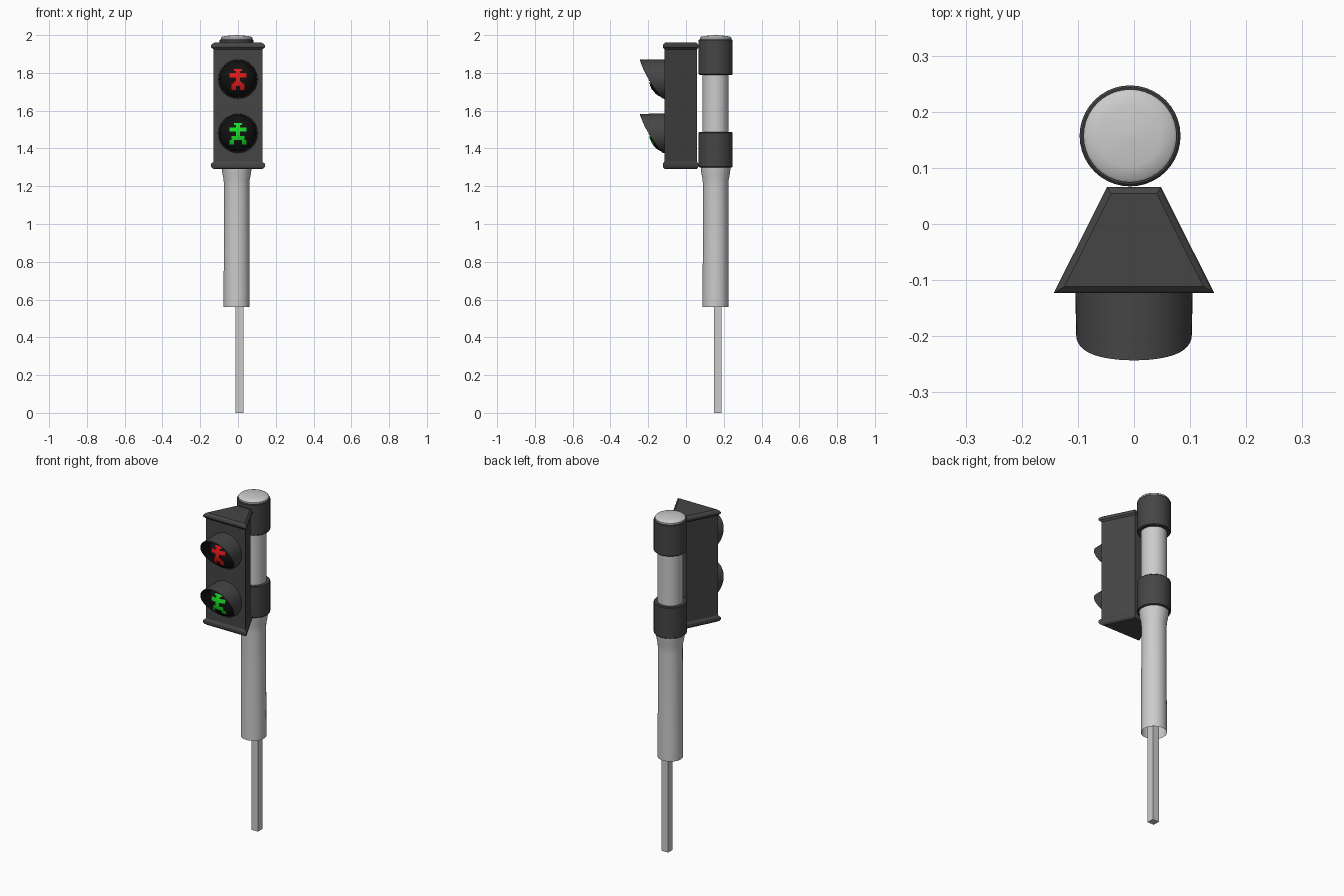
import bpy, bmesh, math

if "Cube" in bpy.data.objects:
    bpy.data.objects.remove(bpy.data.objects["Cube"])

FRONT = -0.115          # housing face
POLE = (-0.007, 0.157)  # pole axis


def material(name, r, g, b):
    m = bpy.data.materials.new(name)
    m.diffuse_color = (r, g, b, 1)
    m.use_nodes = True
    m.node_tree.nodes["Principled BSDF"].inputs["Base Color"].default_value = m.diffuse_color
    return m


DARK = material("dark_grey", 0.06, 0.06, 0.06)
BLACK = material("black", 0.006, 0.006, 0.006)
RED = material("red", 0.8, 0.01, 0.01)
GREEN = material("green", 0.01, 0.75, 0.02)


def finish(name, bm, mats=(), smooth=True, fix=True):
    if fix:
        bmesh.ops.recalc_face_normals(bm, faces=bm.faces[:])
    me = bpy.data.meshes.new(name)
    bm.to_mesh(me)
    bm.free()
    for m in mats:
        me.materials.append(m)
    ob = bpy.data.objects.new(name, me)
    bpy.context.collection.objects.link(ob)
    if smooth:
        bpy.ops.object.select_all(action='DESELECT')
        ob.select_set(True)
        bpy.context.view_layer.objects.active = ob
        bpy.ops.object.shade_smooth_by_angle(angle=math.radians(35))
    return ob


def loft(bm, rings, bottom=True, top=True, closed=False):
    """Bridge rings of points; returns the faces of each band."""
    vs = [[bm.verts.new(p) for p in r] for r in rings]
    pairs = list(zip(vs, vs[1:] + vs[:1])) if closed else list(zip(vs, vs[1:]))
    bands = []
    for a, b in pairs:
        n = len(a)
        bands.append([bm.faces.new((a[i], a[(i + 1) % n], b[(i + 1) % n], b[i])) for i in range(n)])
    if bottom and not closed:
        bm.faces.new(vs[0][::-1])
    if top and not closed:
        bm.faces.new(vs[-1])
    return bands


def turned(name, profile, mats=(), bottom=True, n=40):
    """Solid of revolution about the pole axis from (radius, z) pairs."""
    bm = bmesh.new()
    loft(bm, [[(POLE[0] + r * math.cos(2 * math.pi * i / n),
                POLE[1] + r * math.sin(2 * math.pi * i / n), z) for i in range(n)]
              for r, z in profile], bottom=bottom)
    return finish(name, bm, mats)


# pole, collars and cap
turned("pole", [(0.069, 0.56), (0.068, 0.9), (0.067, 1.2), (0.069, 1.235), (0.076, 1.27),
                (0.079, 1.30), (0.069, 1.31), (0.069, 1.97)], bottom=False)
for name, z in (("lower_collar", 1.30), ("upper_collar", 1.79)):
    turned(name, [(0.086, z), (0.090, z + 0.004), (0.090, z + 0.183), (0.086, z + 0.187)], [DARK])
turned("pole_cap", [(0.083, 1.97), (0.083, 1.986), (0.078, 1.991), (0.055, 1.996), (0.003, 2.0)])

# square ground post
bm = bmesh.new()
loft(bm, [[(0.007 + sx * 0.021, 0.168 + sy * 0.021, z)
           for sx, sy in ((-1, -1), (1, -1), (1, 1), (-1, 1))] for z in (0, 0.6)])
finish("ground_post", bm, smooth=False)


# wedge housing with chamfered end flanges
def wedge(d, z):
    f, b = 0.143 - 1.62 * d, 0.048 - 0.62 * d
    return [(-f, -0.123 + d, z), (f, -0.123 + d, z), (b, 0.066 - d, z), (-b, 0.066 - d, z)]


bm = bmesh.new()
loft(bm, [wedge(d, z) for d, z in (
    (0.012, 1.29), (0.003, 1.297), (0, 1.305), (0, 1.318), (0.008, 1.33),
    (0.008, 1.925), (0, 1.935), (0, 1.945), (0.003, 1.952), (0.012, 1.96))])
finish("housing", bm, [DARK], smooth=False)

# lamps: domed lens, hooded visor, pixel figure
R, DEPTH, CELL, N = 0.097, 0.076, 0.0112, 48
BODY = ["..####..", "...##...", "########", "########", "...##...", "...##..."]
RED_LEGS = ["..####..", ".######.", ".##..##.", ".##..##."]
GREEN_LEGS = [".######.", ".######.", "##....##", "##....##"]


def dome_y(x, z, out=0.0):
    return FRONT - DEPTH * math.sqrt(max(0, 1 - (x * x + z * z) / R ** 2)) - out


def visor_edge(t):
    """Forward reach of the visor for height t in -1..1."""
    return -0.198 - 0.059 * t + 0.014 * t * t


def lamp(prefix, zc, mat, rows):
    angles = [2 * math.pi * i / N for i in range(N)]
    bm = bmesh.new()
    loft(bm, [[(R * math.cos(e) * math.cos(a), FRONT - DEPTH * math.sin(e), zc + R * math.cos(e) * math.sin(a))
               for a in angles] for e in [math.radians(k) for k in (0, 12, 24, 36, 48, 60, 72, 82, 89)]])
    finish(prefix + "_lens", bm, [BLACK])

    def ring(r, base):
        return [(r * math.cos(a), FRONT + 0.01 if base else min(visor_edge(math.sin(a)), FRONT - 0.01),
                 zc + r * math.sin(a)) for a in angles]
    bm = bmesh.new()
    bands = loft(bm, [ring(0.105, True), ring(0.103, False), ring(0.098, False), ring(0.098, True)], closed=True)
    for f in bands[2]:
        f.material_index = 1
    finish(prefix + "_visor", bm, [DARK, BLACK])

    bm = bmesh.new()
    for j, row in enumerate(rows):
        for i, c in enumerate(row):
            if c == "#":
                x, z = (i - 4) * CELL, 0.054 - (j + 1) * CELL
                bm.faces.new([bm.verts.new((px, dome_y(px, pz, 0.004), zc + pz)) for px, pz in (
                    (x, z), (x + CELL, z), (x + CELL, z + CELL), (x, z + CELL))])
    bmesh.ops.remove_doubles(bm, verts=bm.verts[:], dist=1e-5)
    finish(prefix + "_figure", bm, [mat], fix=False)


lamp("stop", 1.767, RED, BODY + RED_LEGS)
lamp("walk", 1.480, GREEN, BODY + GREEN_LEGS)
